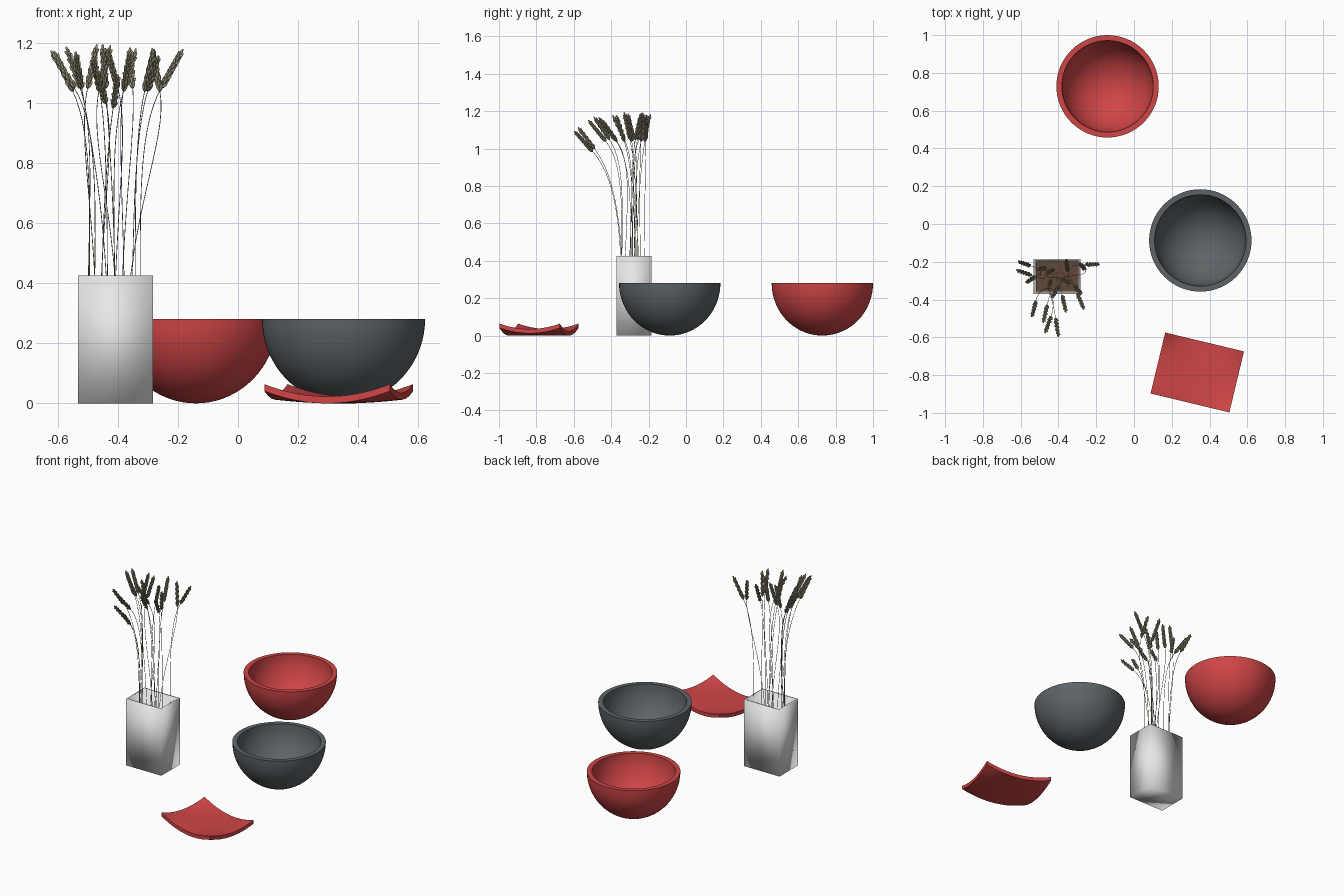
import bpy, bmesh, math, random
from mathutils import Vector, Matrix

if "Cube" in bpy.data.objects:
    bpy.data.objects.remove(bpy.data.objects["Cube"])

random.seed(4)


def material(name, rgb):
    m = bpy.data.materials.new(name)
    m.diffuse_color = (*rgb, 1)
    m.use_nodes = True
    m.node_tree.nodes["Principled BSDF"].inputs["Base Color"].default_value = m.diffuse_color
    return m


RED = material("red glaze", (0.63, 0.06, 0.062))
SLATE = material("slate glaze", (0.11, 0.127, 0.137))
WHITE = material("pale ceramic", (0.86, 0.86, 0.86))
SOIL = material("brown filling", (0.115, 0.065, 0.04))
STRAW = material("dry straw", (0.30, 0.275, 0.18))


def finish(name, bm, mat, smooth=True, loc=(0, 0, 0), rot=0, angle=35):
    bmesh.ops.recalc_face_normals(bm, faces=bm.faces)
    me = bpy.data.meshes.new(name)
    bm.to_mesh(me)
    bm.free()
    me.materials.append(mat)
    ob = bpy.data.objects.new(name, me)
    bpy.context.collection.objects.link(ob)
    ob.location = loc
    ob.rotation_euler.z = rot
    if smooth:
        bpy.ops.object.select_all(action='DESELECT')
        ob.select_set(True)
        bpy.context.view_layer.objects.active = ob
        bpy.ops.object.shade_smooth_by_angle(angle=math.radians(angle))
    return ob


# Hemispherical bowls: a closed wall profile spun round z
def bowl(name, mat, x, y, R=0.271, H=0.28, wall=0.029, n=18, seg=64):
    bm = bmesh.new()
    arc = [math.pi / 2 * i / n for i in range(n + 1)]
    pts = [(R * math.sin(a), H - H * math.cos(a)) for a in arc]
    r, h = R - wall, H - wall
    pts += [(r * math.sin(a), H - h * math.cos(a)) for a in reversed(arc)]
    vs = [bm.verts.new((px, 0, pz)) for px, pz in pts]
    es = [bm.edges.new(p) for p in zip(vs, vs[1:])]
    bmesh.ops.spin(bm, geom=vs + es, cent=(0, 0, 0), axis=(0, 0, 1),
                   angle=2 * math.pi, steps=seg)
    bmesh.ops.remove_doubles(bm, verts=bm.verts, dist=1e-4)
    return finish(name, bm, mat, loc=(x, y, 0))


bowl("red_bowl", RED, -0.14, 0.729)
bowl("slate_bowl", SLATE, 0.351, -0.087)

# Rectangular dish: edges sag, only the corners turn up
bm = bmesh.new()
bmesh.ops.create_grid(bm, x_segments=24, y_segments=20, size=0.5)
for v in bm.verts:
    u, w = 2 * v.co.x, 2 * v.co.y
    v.co = (u * 0.2145, w * 0.166, 0.029 * u * u * w * w + 0.012 * u * u)
res = bmesh.ops.extrude_face_region(bm, geom=list(bm.faces))
for v in [g for g in res["geom"] if isinstance(g, bmesh.types.BMVert)]:
    v.co.z += 0.023
finish("red_dish", bm, RED, loc=(0.335, -0.786, 0), rot=math.radians(-13.5))

# Square-sided vase, hollowed from the top, softly shaded across its corners
VX, VY, VW, VD, VH = -0.407, -0.278, 0.25, 0.187, 0.425
bm = bmesh.new()
bmesh.ops.create_cube(bm, size=1, matrix=Matrix.Translation((0, 0, VH / 2))
                      @ Matrix.Diagonal((VW, VD, VH, 1)))
bm.normal_update()
top = next(f for f in bm.faces if f.normal.z > 0.9)
bmesh.ops.inset_region(bm, faces=[top], thickness=0.012)
res = bmesh.ops.extrude_face_region(bm, geom=[top])
for v in [g for g in res["geom"] if isinstance(g, bmesh.types.BMVert)]:
    v.co.z = 0.02
if top.is_valid:
    bm.faces.remove(top)
finish("vase", bm, WHITE, loc=(VX, VY, 0), angle=180)

# Filling inside the vase
bm = bmesh.new()
bmesh.ops.create_cube(bm, size=1, matrix=Matrix.Translation((0, 0, 0.12))
                      @ Matrix.Diagonal((VW - 0.026, VD - 0.026, 0.19, 1)))
finish("vase_filling", bm, SOIL, False, (VX, VY, 0))

# Grain ears: base x, y, z and tip x, y
EARS = [
    (-0.550, -0.220, 1.04, -0.610, -0.200), (-0.545, -0.270, 1.05, -0.620, -0.245),
    (-0.525, -0.280, 1.05, -0.570, -0.310), (-0.255, -0.215, 1.05, -0.185, -0.213),
    (-0.520, -0.410, 1.05, -0.540, -0.490), (-0.460, -0.430, 1.04, -0.480, -0.520),
    (-0.415, -0.500, 0.985, -0.400, -0.595), (-0.440, -0.490, 1.00, -0.470, -0.575),
    (-0.380, -0.380, 1.05, -0.360, -0.465), (-0.300, -0.370, 1.04, -0.265, -0.450),
    (-0.500, -0.240, 1.05, -0.470, -0.230), (-0.440, -0.300, 1.05, -0.450, -0.330),
    (-0.460, -0.260, 1.05, -0.425, -0.240), (-0.350, -0.250, 1.05, -0.360, -0.190),
    (-0.380, -0.290, 1.04, -0.340, -0.310), (-0.260, -0.240, 1.04, -0.285, -0.210),
    (-0.310, -0.330, 1.04, -0.280, -0.370), (-0.400, -0.330, 1.05, -0.435, -0.390),
]


def frame(d):
    return d.to_track_quat('Z', 'Y').to_matrix().to_4x4()


def tube(bm, pts, r, sides=5):
    rings = []
    for i, p in enumerate(pts):
        d = pts[min(i + 1, len(pts) - 1)] - pts[max(i - 1, 0)]
        m = Matrix.Translation(p) @ frame(d)
        rings.append([bm.verts.new(m @ Vector((r * math.cos(a), r * math.sin(a), 0)))
                      for a in (2 * math.pi * k / sides for k in range(sides))])
    for a, b in zip(rings, rings[1:]):
        for k in range(sides):
            j = (k + 1) % sides
            bm.faces.new((a[k], a[j], b[j], b[k]))


def kernel(bm, m):
    bmesh.ops.create_uvsphere(bm, u_segments=6, v_segments=5, radius=1, matrix=m
                              @ Matrix.Diagonal((0.005, 0.005, 0.0145, 1)))


stems, ears = bmesh.new(), bmesh.new()
LENGTH, LEVELS = 0.143, 9
for bx, by, bz, tx, ty in EARS:
    base = Vector((bx, by, bz))
    flat = Vector((tx - bx, ty - by, 0))
    d = flat + Vector((0, 0, math.sqrt(LENGTH ** 2 - flat.length_squared)))
    # stem: rises straight from the vase, then bends into the ear
    rx = min(max(-0.42 + 0.35 * (bx + 0.41) + random.uniform(-0.05, 0.05), -0.50), -0.315)
    ry = min(max(-0.27 + 0.45 * (by + 0.28) + random.uniform(-0.03, 0.03), -0.345), -0.21)
    p0 = Vector((rx, ry, 0.2))
    p1, p2 = p0 + Vector((0, 0, 0.42)), base - d * 1.2
    pts = []
    for i in range(17):
        t = i / 16
        s = 1 - t
        pts.append(p0 * s**3 + p1 * 3*s*s*t + p2 * 3*s*t*t + base * t**3)
    tube(stems, pts + [base + d * 0.9], 0.0013)
    # ear: alternating whorls of kernels leaning outward, and one at the tip
    m = Matrix.Translation(base) @ frame(d)
    for lvl in range(LEVELS):
        for k in range(3):
            a = k * math.tau / 3 + (lvl % 2) * math.pi / 3
            kernel(ears, m @ Matrix.Rotation(a, 4, 'Z')
                   @ Matrix.Translation((0.006 - 0.0002 * lvl, 0, 0.01 + lvl * 0.014))
                   @ Matrix.Rotation(math.radians(22), 4, 'Y'))
    kernel(ears, m @ Matrix.Translation((0, 0, LENGTH - 0.009)))
finish("grain_stems", stems, STRAW, angle=90)
finish("grain_ears", ears, STRAW, angle=90)
